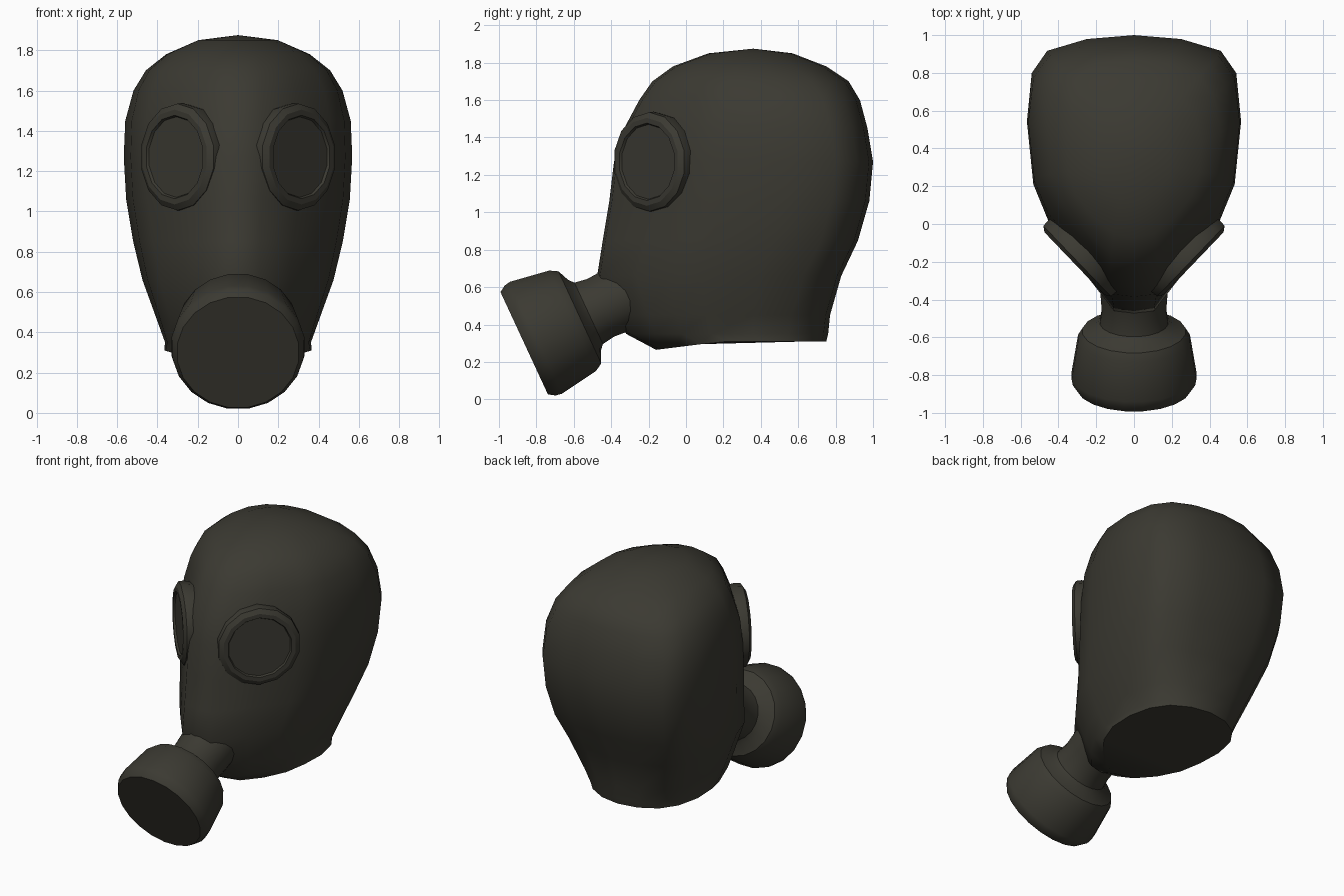
import bpy, bmesh, math
from mathutils import Vector

cube = bpy.data.objects.get("Cube")
if cube:
    bpy.data.objects.remove(cube)

rubber = bpy.data.materials.new("dark olive rubber")
rubber.use_nodes = True
colour = (0.044, 0.042, 0.032, 1)
rubber.diffuse_color = colour
bsdf = rubber.node_tree.nodes["Principled BSDF"]
bsdf.inputs["Base Color"].default_value = colour
bsdf.inputs["Roughness"].default_value = 0.7


def finish(bm, name, angle):
    bmesh.ops.recalc_face_normals(bm, faces=bm.faces)
    mesh = bpy.data.meshes.new(name)
    bm.to_mesh(mesh)
    bm.free()
    mesh.materials.append(rubber)
    obj = bpy.data.objects.new(name, mesh)
    bpy.context.collection.objects.link(obj)
    mesh.shade_smooth()
    mesh.set_sharp_from_angle(angle=math.radians(angle))
    return obj


def loft(bm, rings):
    """Bridge matching closed rings of points and return the vertex rings."""
    loops = [[bm.verts.new(p) for p in ring] for ring in rings]
    for a, b in zip(loops, loops[1:]):
        for i in range(len(a)):
            j = (i + 1) % len(a)
            bm.faces.new((a[i], a[j], b[j], b[i]))
    return loops


def lathe(name, profile, sides, origin, axis, angle=40):
    """Turn a (radius, distance) profile around an axis and cap both ends."""
    turn = Vector(axis).to_track_quat('Z', 'Y')
    bm = bmesh.new()
    rings = []
    for r, h in profile:
        ring = []
        for i in range(sides):
            a = math.tau * (i + 0.5) / sides
            ring.append(Vector(origin) + turn @ Vector((r * math.cos(a), r * math.sin(a), h)))
        rings.append(ring)
    loops = loft(bm, rings)
    bm.faces.new(loops[0])
    bm.faces.new(loops[-1])
    return finish(bm, name, angle)


# Hood cross-section: half outline as (width fraction, depth fraction), front to back
outline = [(0, 0), (.21, .01), (.53, .165), (.81, .30), (.94, .43), (1, .67),
           (.955, .855), (.81, .94), (.44, .985), (0, 1)]

# Hood levels: height, front y, back y, half width, roundness
levels = [(.31, -.16, .75, .37, .7), (.35, -.32, .76, .365, .5),
          (.45, -.38, .77, .40, .3), (.66, -.475, .83, .475, .1),
          (.85, -.445, .92, .52, 0), (1.06, -.41, .98, .555, 0),
          (1.27, -.385, 1, .567, 0), (1.45, -.33, .97, .56, .05),
          (1.6, -.25, .93, .52, .2), (1.7, -.18, .87, .46, .4),
          (1.78, -.07, .75, .36, .65), (1.85, .12, .57, .2, 1)]


def section(z, front, back, width, roundness):
    half = []
    for i, (fx, fy) in enumerate(outline):
        a = math.pi * i / (len(outline) - 1)
        x = fx + (math.sin(a) - fx) * roundness
        u = fy + (0.5 - 0.5 * math.cos(a) - fy) * roundness
        half.append((x * width, front + u * (back - front), z))
    return half + [(-x, y, h) for x, y, h in half[-2:0:-1]]


rings = [section(*level) for level in levels]
# The bottom edge dips at the chin
rings[0] = [(x, y, z - 0.045 * max(0, min(1, (0.2 - y) / 0.36))) for x, y, z in rings[0]]

bm = bmesh.new()
loops = loft(bm, rings)
bm.faces.new(loops[0])
crown = bm.verts.new((0, .36, 1.875))
top = loops[-1]
for i in range(len(top)):
    bm.faces.new((top[i], top[(i + 1) % len(top)], crown))
finish(bm, "hood", 50)

# Filter canister with its neck, tilted down and forward
canister = [(.305, 0), (.328, .035), (.334, .07), (.30, .285), (.275, .328),
            (.21, .356), (.183, .38), (.172, .45), (.178, .53), (.185, .66)]
lathe("filter_canister", canister, 20, (0, -.865, .30), (0, .906, .42), 35)

# Eye pieces: a raised rim around a flat lens on each side
rim = [(.255, -.11), (.268, -.04), (.265, -.005), (.235, .014), (.207, .014), (.2, 0)]
lens = [(.2, -.004), (.2, .001)]
for side, s in (("left", 1), ("right", -1)):
    centre, facing = (s * .305, -.2, 1.27), (s * .72, -.69, 0)
    lathe(side + "_eye_rim", rim, 14, centre, facing, 30)
    lathe(side + "_lens", lens, 14, centre, facing, 30)
